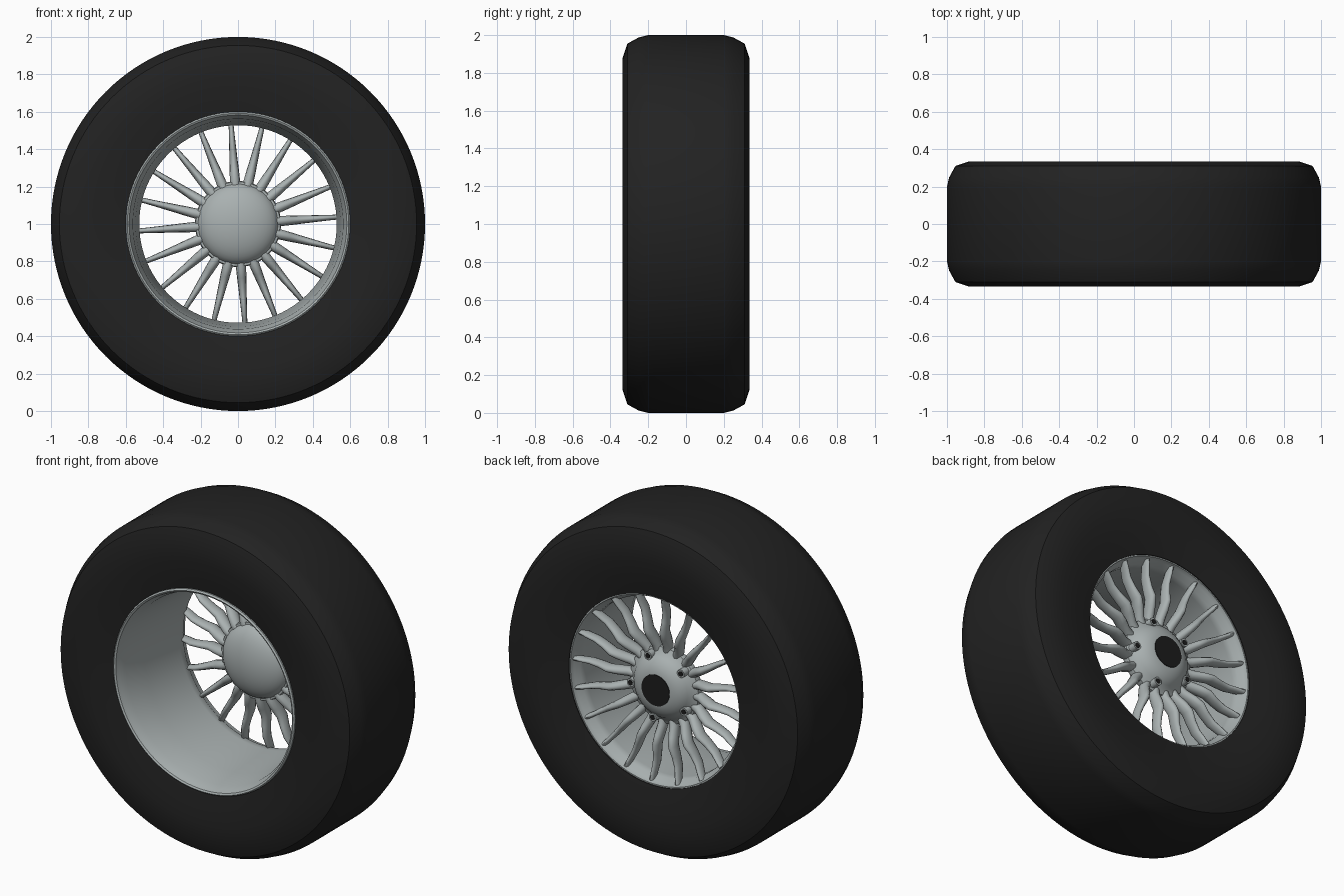
import bpy, bmesh, math
from mathutils import Matrix, Vector

if "Cube" in bpy.data.objects:
    bpy.data.objects.remove(bpy.data.objects["Cube"])

CENTRE = Vector((0, 0, 1))
SPOKES = 20
PHASE = math.radians(4)


def material(name, colour):
    mat = bpy.data.materials.new(name)
    mat.use_nodes = True
    mat.diffuse_color = (*colour, 1)
    mat.node_tree.nodes["Principled BSDF"].inputs["Base Color"].default_value = (*colour, 1)
    return mat


rubber = material("black rubber", (0.016, 0.016, 0.016))
metal = material("grey metal", (0.40, 0.44, 0.44))
dark = material("dark metal", (0.012, 0.012, 0.012))


def finish(name, bm, mat, angle=40):
    bmesh.ops.remove_doubles(bm, verts=bm.verts, dist=0.0004)
    bmesh.ops.recalc_face_normals(bm, faces=bm.faces)
    mesh = bpy.data.meshes.new(name)
    bm.to_mesh(mesh)
    bm.free()
    mesh.materials.append(mat)
    obj = bpy.data.objects.new(name, mesh)
    bpy.context.collection.objects.link(obj)
    bpy.ops.object.select_all(action="DESELECT")
    obj.select_set(True)
    bpy.context.view_layer.objects.active = obj
    bpy.ops.object.shade_smooth_by_angle(angle=math.radians(angle))
    return obj


def lathe(name, profile, mat, closed=False, steps=96, angle=40):
    """Turn (radius, y) points around the wheel axle."""
    bm = bmesh.new()
    verts = [bm.verts.new((r, y, 1)) for r, y in profile]
    ends = verts[1:] + (verts[:1] if closed else [])
    edges = [bm.edges.new(pair) for pair in zip(verts, ends)]
    bmesh.ops.spin(bm, geom=verts + edges, cent=CENTRE, axis=(0, 1, 0),
                   angle=math.tau, steps=steps)
    return finish(name, bm, mat, angle)


# Tyre: rounded shoulders, slightly bulging side walls
shoulder = [(0.68, 0.325), (0.78, 0.335), (0.88, 0.335), (0.955, 0.31),
            (0.988, 0.25), (1.0, 0.2)]
front_half = [(r, -y) for r, y in shoulder]
lathe("tyre", [(0.59, -0.31)] + front_half + shoulder[::-1]
      + [(0.564, 0.3), (0.564, 0.25), (0.59, 0.2)], rubber, closed=True, steps=128)

# Rim: rolled front lip, tapering barrel, rear flange
lathe("rim", [(0.6, -0.29), (0.6, -0.32), (0.592, -0.328), (0.582, -0.322),
              (0.575, -0.3), (0.562, -0.26), (0.548, -0.1), (0.528, 0.2),
              (0.53, 0.24), (0.552, 0.27), (0.557, 0.295), (0.568, 0.295),
              (0.57, 0.24), (0.57, -0.1), (0.59, -0.26)], metal, closed=True)

# Hub: shallow dome at the front, tapered boss at the back
dome = [(0.216 * math.sin(t), 0.18 - 0.1 * math.cos(t))
        for t in [i * math.pi / 20 for i in range(10)]]
lathe("hub", dome + [(0.225, 0.165), (0.23, 0.18), (0.225, 0.205), (0.19, 0.22),
                     (0.178, 0.24), (0.14, 0.27), (0.095, 0.285), (0, 0.285)], metal)
lathe("axle_cap", [(0, 0.289), (0.092, 0.289), (0.092, 0.28)], dark, steps=48)

# Spokes: wavy tapered blades, as (radius, y, half width, half depth)
path = [(0.17, 0.185, 0.028, 0.025), (0.235, 0.19, 0.027, 0.035),
        (0.29, 0.215, 0.025, 0.042), (0.34, 0.235, 0.022, 0.04),
        (0.40, 0.228, 0.019, 0.035), (0.46, 0.228, 0.016, 0.034),
        (0.51, 0.245, 0.014, 0.032), (0.55, 0.258, 0.013, 0.028)]


def spoke_mesh(bm, turn):
    rings = []
    for r, y, w, d in path:
        ring = []
        for i in range(12):
            a = math.tau * i / 12
            p = Vector((r, y + d * math.cos(a), w * math.sin(a)))
            ring.append(bm.verts.new(turn @ p + CENTRE))
        rings.append(ring)
    for a, b in zip(rings, rings[1:]):
        for i in range(12):
            j = (i + 1) % 12
            bm.faces.new((a[i], a[j], b[j], b[i]))
    bm.faces.new(rings[0])
    bm.faces.new(rings[-1])


bm = bmesh.new()
for k in range(SPOKES):
    spoke_mesh(bm, Matrix.Rotation(-PHASE - math.tau * k / SPOKES, 3, "Y"))
finish("spokes", bm, metal, 60)


# Wheel bolts: five studs with dark sockets, set between spokes
def studs(name, radius, y, length, mat):
    bm = bmesh.new()
    for k in range(5):
        a = PHASE - math.pi / SPOKES + math.tau * k / 5
        spot = CENTRE + Vector((0.19 * math.cos(a), y, 0.19 * math.sin(a)))
        bmesh.ops.create_cone(bm, cap_ends=True, segments=16, radius1=radius,
                              radius2=radius, depth=length,
                              matrix=Matrix.Translation(spot) @ Matrix.Rotation(math.pi / 2, 4, "X"))
    finish(name, bm, mat)


studs("bolts", 0.024, 0.225, 0.06, metal)
studs("bolt_sockets", 0.015, 0.255, 0.006, dark)
